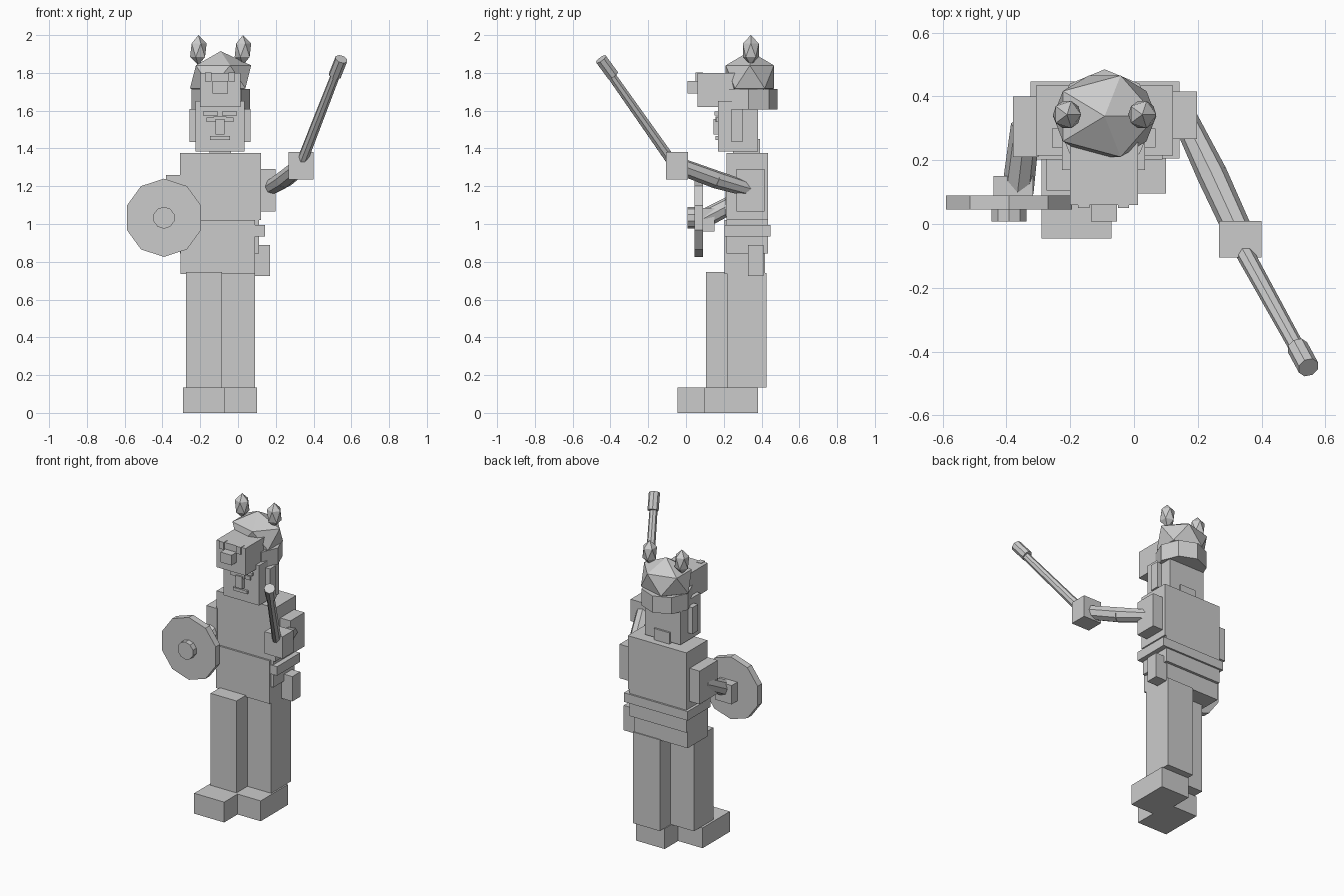
import bpy
from mathutils import Vector


def box(name, x, y, z):
    """Box from its (min, max) ranges on each axis."""
    bpy.ops.mesh.primitive_cube_add(
        size=1, location=[(a + b) / 2 for a, b in (x, y, z)])
    o = bpy.context.object
    o.name = name
    o.scale = [b - a for a, b in (x, y, z)]
    return o


def rod(name, start, end, r1, r2=None, sides=8, roll=0.0):
    """Flat-sided rod between two points."""
    a, b = Vector(start), Vector(end)
    d = b - a
    bpy.ops.mesh.primitive_cone_add(
        vertices=sides, radius1=r1, radius2=r1 if r2 is None else r2,
        depth=d.length, location=(a + b) / 2)
    o = bpy.context.object
    o.name = name
    o.rotation_mode = 'QUATERNION'
    o.rotation_quaternion = d.to_track_quat('Z', 'Y')
    return o


def gem(name, loc, scale):
    """Stretched 20-faced ball."""
    bpy.ops.mesh.primitive_ico_sphere_add(subdivisions=1, radius=1, location=loc)
    o = bpy.context.object
    o.name = name
    o.scale = scale
    return o


CX = -0.095  # centre line of the body

# Legs and feet, one stepping forward
box("front_foot", (-0.29, -0.07), (-0.045, 0.24), (0, 0.135))
box("rear_foot", (-0.11, 0.10), (0.095, 0.38), (0, 0.135))
box("front_leg", (-0.275, -0.085), (0.105, 0.31), (0.135, 0.745))
box("rear_leg", (-0.105, 0.09), (0.22, 0.425), (0.135, 0.74))

# Torso, hips, belt and pouch
box("torso", (-0.307, 0.123), (0.215, 0.435), (1.02, 1.375))
box("hips", (-0.305, 0.09), (0.203, 0.418), (0.735, 1.02))
box("belt", (-0.325, 0.143), (0.205, 0.447), (0.935, 0.995))
box("skirt_band", (-0.307, 0.11), (0.215, 0.435), (0.845, 1.02))
box("pouch", (0.085, 0.17), (0.327, 0.41), (0.725, 0.89))

# Shoulders
box("left_shoulder", (-0.38, -0.30), (0.21, 0.40), (1.04, 1.26))
box("right_shoulder", (0.12, 0.198), (0.267, 0.415), (1.065, 1.29))

# Raised arm with club
elbow = (0.245, 0.155, 1.237)
rod("right_upper_arm", (0.16, 0.33, 1.185), elbow, 0.04, 0.048)
rod("right_forearm", elbow, (0.33, -0.03, 1.305), 0.048, 0.045)
box("right_hand", (0.267, 0.40), (-0.105, 0.01), (1.235, 1.38))
rod("club_shaft", (0.33, -0.06, 1.31), (0.54, -0.44, 1.85), 0.029, 0.024)
rod("club_head", (0.513, -0.387, 1.787), (0.547, -0.45, 1.873), 0.034)

# Lowered arm with round shield
rod("left_arm", (-0.34, 0.31, 1.14), (-0.365, 0.10, 1.03), 0.046, 0.05)
box("left_hand", (-0.44, -0.317), (0.07, 0.15), (0.96, 1.085))
rod("shield", (-0.392, 0.09, 1.033), (-0.392, 0.045, 1.033), 0.207, sides=10)
rod("shield_boss", (-0.392, 0.05, 1.033), (-0.392, 0.008, 1.033), 0.058, sides=10)

# Neck, head and face
box("neck", (CX - 0.057, CX + 0.057), (0.25, 0.392), (1.37, 1.45))
box("head", (-0.225, 0.035), (0.17, 0.38), (1.385, 1.65))
box("nose", (CX - 0.024, CX + 0.024), (0.145, 0.18), (1.475, 1.555))
box("nose_bridge", (CX - 0.034, CX + 0.034), (0.155, 0.18), (1.54, 1.57))
box("mouth", (CX - 0.052, CX + 0.052), (0.155, 0.18), (1.445, 1.465))
for side, s in (("left", -1), ("right", 1)):
    def mirrored(a, b):
        return tuple(sorted((CX + s * a, CX + s * b)))
    box(side + "_brow", mirrored(0.01, 0.09), (0.152, 0.18), (1.575, 1.595))
    box(side + "_eye", mirrored(0.03, 0.072), (0.16, 0.18), (1.54, 1.565))
    box(side + "_ear_guard", mirrored(0.12, 0.162), (0.24, 0.30), (1.435, 1.61))
    # Animal cap eyes and ears
    box(side + "_cap_eye", mirrored(0.045, 0.08), (0.05, 0.09), (1.755, 1.803))
    gem(side + "_cap_ear", (CX + 0.003 + s * 0.118, 0.343, 1.92),
        (0.049, 0.05, 0.08))

# Animal-head cap
rod("cap_band", (-0.092, 0.33, 1.605), (-0.092, 0.33, 1.715), 0.155)
gem("cap_dome", (-0.092, 0.338, 1.779), (0.181, 0.15, 0.136))
box("cap_snout", (-0.20, 0.013), (0.06, 0.28), (1.62, 1.80))
box("cap_nose", (-0.135, -0.053), (0.008, 0.08), (1.69, 1.757))
